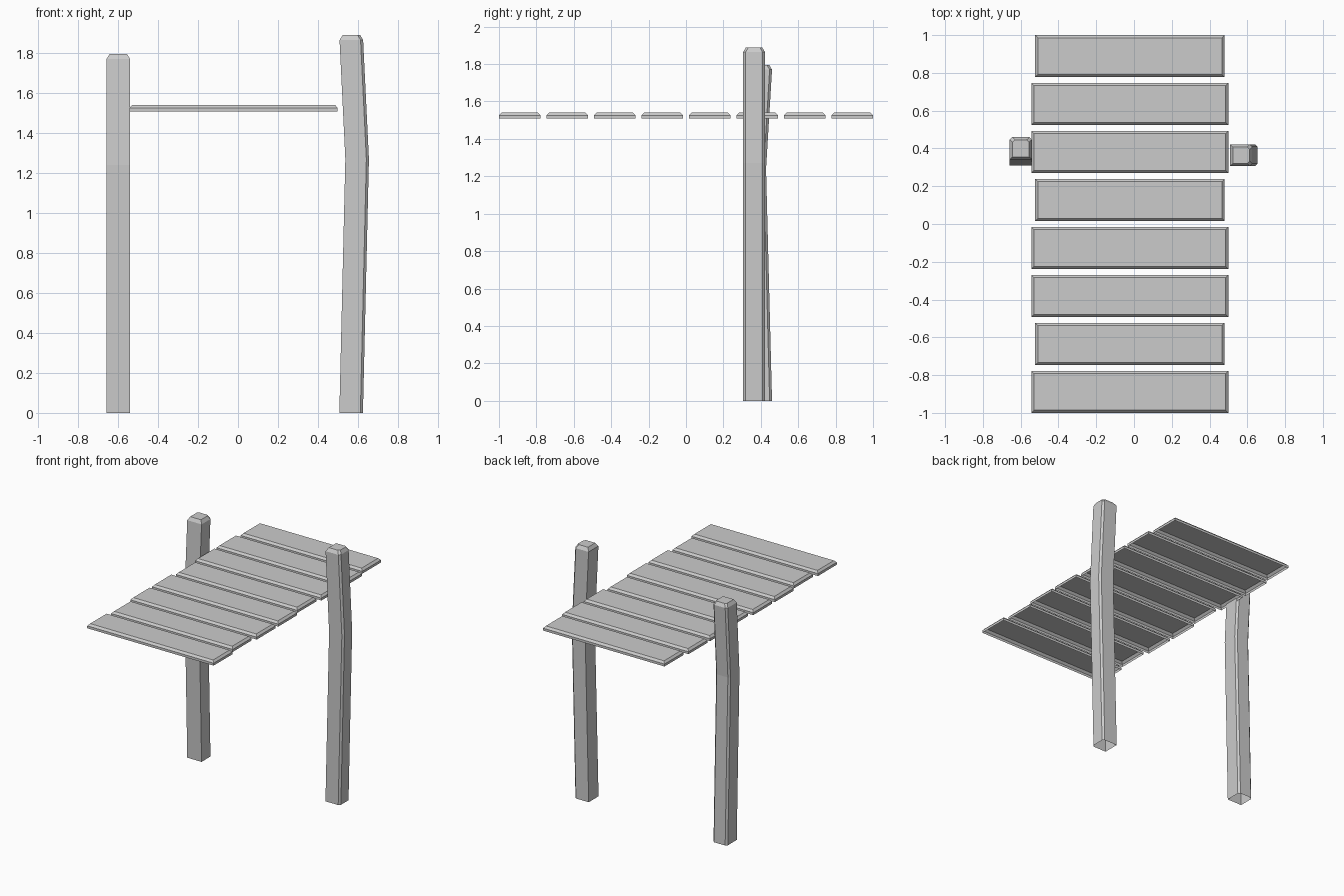
import bpy, bmesh

if "Cube" in bpy.data.objects:
    bpy.data.objects.remove(bpy.data.objects["Cube"])


def loft(name, rings):
    """Skin a stack of matching rings, capped on top and open underneath."""
    bm = bmesh.new()
    loops = [[bm.verts.new(p) for p in ring] for ring in rings]
    n = len(loops[0])
    for a, b in zip(loops, loops[1:]):
        for i in range(n):
            j = (i + 1) % n
            bm.faces.new((a[i], a[j], b[j], b[i]))
    bm.faces.new(loops[-1])
    bmesh.ops.recalc_face_normals(bm, faces=bm.faces)
    if sum(f.normal.z for f in bm.faces) < 0:
        bmesh.ops.reverse_faces(bm, faces=bm.faces)
    mesh = bpy.data.meshes.new(name)
    bm.to_mesh(mesh)
    bm.free()
    obj = bpy.data.objects.new(name, mesh)
    bpy.context.collection.objects.link(obj)
    return obj


def section(x0, x1, y0, y1, z, c, side):
    """Square section with the two corners on one side (+x or +y) chamfered."""
    if side == 'x':
        pts = [(x0, y0), (x1 - c, y0), (x1, y0 + c),
               (x1, y1 - c), (x1 - c, y1), (x0, y1)]
    else:
        pts = [(x0, y0), (x1, y0), (x1, y1 - c),
               (x1 - c, y1), (x0 + c, y1), (x0, y1 - c)]
    return [(x, y, z) for x, y in pts]


# Right post, bowed outward along x
C = 0.013
loft("right_post", [
    section(0.507, 0.625, 0.306, 0.422, 0.0, C, 'x'),
    section(0.537, 0.655, 0.306, 0.422, 1.27, C, 'x'),
    section(0.508, 0.626, 0.306, 0.422, 1.865, C, 'x'),
    section(0.524, 0.612, 0.321, 0.407, 1.89, C, 'x')])

# Left post, shorter and bowed toward the front
loft("left_post", [
    section(-0.658, -0.540, 0.342, 0.460, 0.0, C, 'y'),
    section(-0.658, -0.540, 0.310, 0.428, 1.24, C, 'y'),
    section(-0.658, -0.540, 0.342, 0.460, 1.77, C, 'y'),
    section(-0.643, -0.555, 0.356, 0.446, 1.795, C, 'y')])

# Row of planks with a bevelled upper rim; every third one is shorter
WIDTH, PITCH = 0.222, 0.254
for i in range(8):
    short = 0.02 if i % 3 == 0 else 0.0
    x0, x1 = -0.543 + short, 0.499 - short
    y1 = 1.0 - i * PITCH
    y0 = y1 - WIDTH
    rings = []
    for inset, z in ((0, 1.508), (0, 1.526), (0.014, 1.541)):
        a, b, c, d = x0 + inset, x1 - inset, y0 + inset, y1 - inset
        rings.append([(a, c, z), (b, c, z), (b, d, z), (a, d, z)])
    loft(f"plank_{i + 1}", rings)
